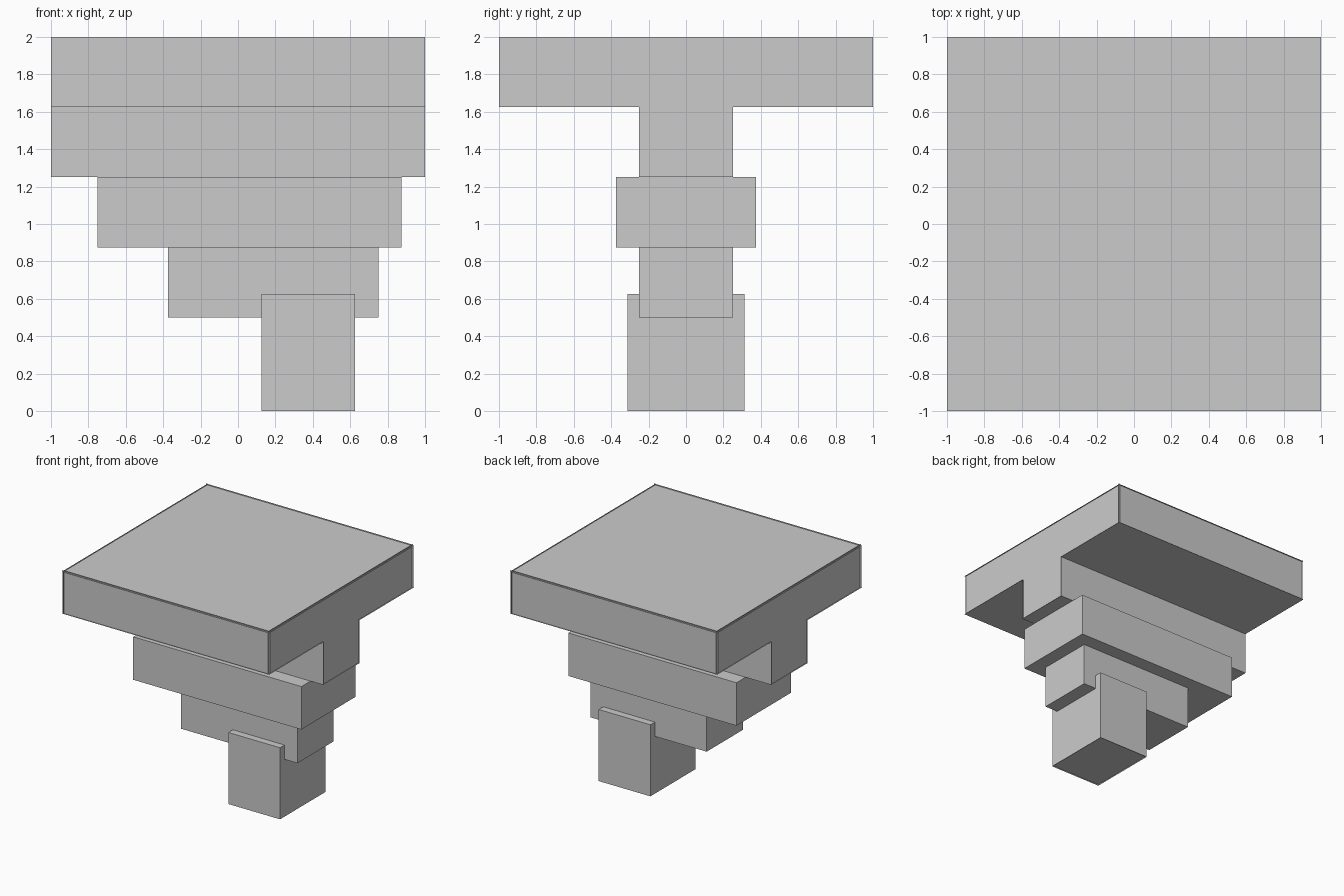
import bpy
import bmesh
from mathutils import Vector

if "Cube" in bpy.data.objects:
    bpy.data.objects.remove(bpy.data.objects["Cube"])

EPS = 0.01  # outer panels sit slightly inside the full bounds


def panel(bm, lo, hi, axis, side, inset=0.0):
    """One full-size box face, optionally pushed inward along its axis."""
    a, b = (axis + 1) % 3, (axis + 2) % 3
    depth = hi[axis] - inset if side > 0 else lo[axis] + inset
    corners = [(lo[a], lo[b]), (hi[a], lo[b]), (hi[a], hi[b]), (lo[a], hi[b])]
    if side < 0:
        corners.reverse()
    verts = []
    for u, v in corners:
        p = Vector((0, 0, 0))
        p[axis], p[a], p[b] = depth, u, v
        verts.append(bm.verts.new(p))
    bm.faces.new(verts)


def box(bm, lo, hi, inset=(), skip=()):
    """Six separate panels; faces are named like '+x' or '-z'."""
    for axis, letter in enumerate("xyz"):
        for sign, side in (("-", -1), ("+", 1)):
            name = sign + letter
            if name not in skip:
                panel(bm, lo, hi, axis, side, EPS if name in inset else 0.0)


def finish(name, bm):
    mesh = bpy.data.meshes.new(name)
    bm.to_mesh(mesh)
    bm.free()
    obj = bpy.data.objects.new(name, mesh)
    bpy.context.collection.objects.link(obj)


# T-shaped top: wide slab on a full-length beam, with inset outer panels
bm = bmesh.new()
box(bm, (-1, -1, 1.625), (1, 1, 2),
    inset=("-x", "+x", "-y", "+y", "+z"), skip=("-z",))
for y0, y1 in ((-1, -0.25), (0.25, 1)):
    panel(bm, (-1, y0, 1.625), (1, y1, 2), 2, -1)
box(bm, (-1, -0.25, 1.25), (1, 0.25, 1.625), inset=("-x", "+x"), skip=("+z",))
finish("top_slab_and_beam", bm)

# Stepped blocks narrowing toward the foot
blocks = {
    "upper_step": ((-0.75, -0.375, 0.875), (0.875, 0.375, 1.25), ()),
    "lower_step": ((-0.375, -0.25, 0.5), (0.75, 0.25, 0.875), ()),
    "foot": ((0.125, -0.3125, 0), (0.625, 0.3125, 0.625), ("-z",)),
}
for name, (lo, hi, inset) in blocks.items():
    bm = bmesh.new()
    box(bm, lo, hi, inset)
    finish(name, bm)
